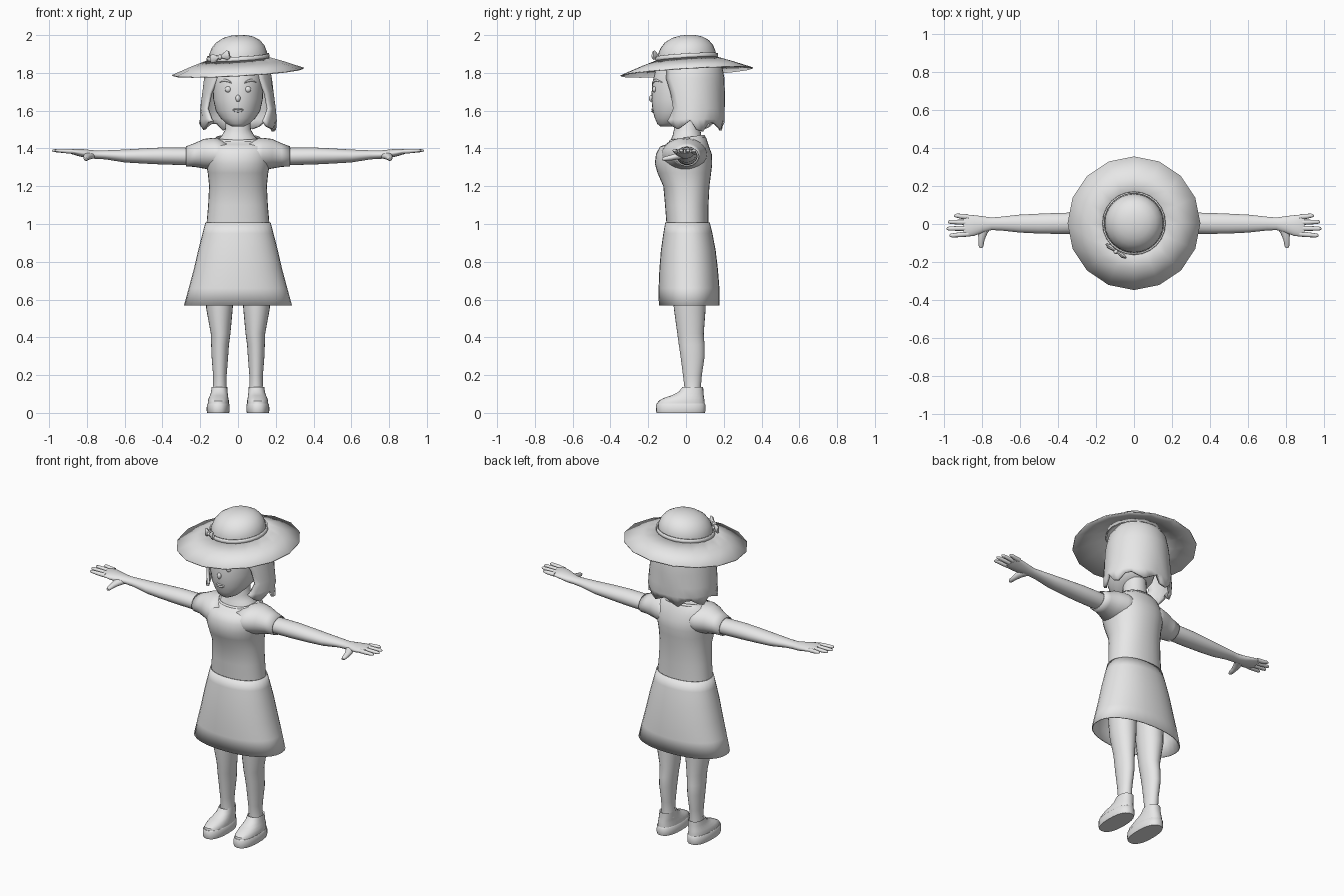
import bpy, bmesh, math, random
from mathutils import Matrix

random.seed(4)
grey = bpy.data.materials.new("plain_grey")
grey.diffuse_color = (0.8, 0.8, 0.8, 1)


def finish(name, bm, thick=0.0, angle=40, xf=None):
    """Turn a bmesh into a shaded object."""
    bmesh.ops.recalc_face_normals(bm, faces=bm.faces)
    me = bpy.data.meshes.new(name)
    bm.to_mesh(me)
    bm.free()
    me.materials.append(grey)
    me.shade_smooth()
    me.set_sharp_from_angle(angle=math.radians(angle))
    ob = bpy.data.objects.new(name, me)
    bpy.context.collection.objects.link(ob)
    if xf:
        ob.matrix_world = xf
    if thick:
        mod = ob.modifiers.new("thickness", 'SOLIDIFY')
        mod.thickness = thick
        mod.offset = 0
    return ob


def loft(name, rings, axis=2, n=24, side=1, caps=(True, True), power=2.0,
         thick=0.0, tilt=None, angle=40, xf=None):
    """Skin rings (position, centre a, centre b, radius a, radius b) along an axis."""
    bm = bmesh.new()
    loops = []
    for pos, ca, cb, ra, rb in rings:
        loop = []
        for i in range(n):
            t = 2 * math.pi * i / n
            c, s = math.cos(t), math.sin(t)
            a = ca + ra * math.copysign(abs(c) ** (2 / power), c)
            b = cb + rb * math.copysign(abs(s) ** (2 / power), s)
            p = [(pos, a, b), (a, pos, b), (a, b, pos)][axis]
            z = p[2] + (tilt(*p) if tilt else 0)
            loop.append(bm.verts.new((p[0] * side, p[1], z)))
        loops.append(loop)
    for lo, hi in zip(loops, loops[1:]):
        for i in range(n):
            j = (i + 1) % n
            bm.faces.new((lo[i], lo[j], hi[j], hi[i]))
    for use, loop in zip(caps, (loops[0], loops[-1])):
        if use:
            bm.faces.new(loop)
    return finish(name, bm, thick, angle, xf)


def ball(name, loc, scale):
    bm = bmesh.new()
    bmesh.ops.create_uvsphere(bm, u_segments=16, v_segments=10, radius=1)
    m = Matrix.Translation(loc) @ Matrix.Diagonal((*scale, 1))
    bmesh.ops.transform(bm, matrix=m, verts=bm.verts)
    return finish(name, bm)


def face_y(x):
    return -0.022 - 0.159 * math.sqrt(1 - (x / 0.133) ** 2)


# Head and neck
loft("head", [(1.515, 0, -.1, .03, .035), (1.53, 0, -.092, .06, .06),
              (1.56, 0, -.06, .092, .105), (1.6, 0, -.035, .118, .142),
              (1.66, 0, -.025, .131, .158), (1.74, 0, -.02, .135, .16),
              (1.82, 0, -.01, .13, .15), (1.88, 0, 0, .1, .11)], n=32, angle=60)
loft("neck", [(1.41, 0, .005, .125, .095), (1.445, 0, .005, .11, .086),
              (1.468, 0, .005, .086, .076), (1.5, 0, .006, .068, .07),
              (1.6, 0, .006, .062, .066)], angle=60)

# Face details
ball("nose", (0, -.183, 1.665), (.013, .013, .018))
for dz, h in ((.005, .005), (-.005, .006)):
    loft("lip", [(-.032, -.17, 1.605, .003, .001), (-.015, -.176, 1.603 + dz, .006, h),
                 (0, -.178, 1.602 + dz, .006, h), (.015, -.176, 1.603 + dz, .006, h),
                 (.032, -.17, 1.605, .003, .001)], axis=0, n=10)

for s in (1, -1):
    ball("eye", (.053 * s, face_y(.053), 1.713), (.016, .011, .016))
    loft("eyebrow", [(x, face_y(x) - .001, z, .005, h) for x, z, h in
                     ((.035, 1.748, .004), (.055, 1.759, .007), (.075, 1.761, .006),
                      (.1, 1.75, .002))], axis=0, n=8, side=s)

# Bobbed hair, open at the face, with pointed tips
bm = bmesh.new()
cols = 25
levels = [(1.89, .12, .12), (1.84, .158, .155), (1.77, .172, .168),
          (1.69, .182, .17), (1.61, .192, .17), (1.555, .196, .168), (1.52, .192, .162)]
grid = []
for i in range(cols):
    col = []
    for k, (z, rx, ry) in enumerate(levels):
        start = math.radians((38, 38, 40, 52, 57, 46, 42)[k])
        a = start + (2 * math.pi - 2 * start) * i / (cols - 1)
        low = max(0, k - 3) / 3
        g = 1 + low * random.uniform(-.04, .04)
        if k == len(levels) - 1:
            z += (.022, -.012, -.024, .012)[i % 4] + random.uniform(-.01, .01)
        col.append(bm.verts.new((rx * g * math.sin(a), .028 - ry * g * math.cos(a), z)))
    grid.append(col)
for c0, c1 in zip(grid, grid[1:]):
    for k in range(len(levels) - 1):
        bm.faces.new((c0[k], c0[k + 1], c1[k + 1], c1[k]))
bm.faces.new([c[0] for c in grid])
finish("hair", bm, thick=.016, angle=30)


# Sun hat, tipped forward and to one side
def tip(x, y, z):
    return .055 * x + .06 * y


loft("hat_brim", [(1.805, 0, .004, .348, .35), (1.846, 0, .004, .24, .24),
                  (1.874, 0, .004, .156, .156)], n=16, caps=(False, False),
     thick=.006, tilt=tip)
loft("hat_crown", [(1.865, 0, .004, .156, .156), (1.905, 0, .004, .153, .153),
                   (1.938, 0, .004, .14, .14), (1.967, 0, .004, .116, .116),
                   (1.987, 0, .004, .082, .082), (1.997, 0, .004, .045, .045),
                   (2.0, 0, .004, .012, .012)], caps=(False, True), tilt=tip, angle=60)
loft("hat_band", [(1.868, 0, .004, .163, .163), (1.894, 0, .004, .161, .161)],
     caps=(False, False), thick=.008, tilt=tip)
bow_place = Matrix.Translation((-.095, -.142, 1.884)) @ Matrix.Rotation(math.radians(-35), 4, 'Z') \
    @ Matrix.Rotation(math.radians(-12), 4, 'Y')
loft("bow", [(-.062, 0, 0, .006, .02), (-.045, 0, 0, .012, .025), (-.01, 0, 0, .007, .009),
             (.01, 0, 0, .007, .009), (.045, 0, 0, .012, .025), (.062, 0, 0, .006, .02)],
     axis=0, n=8, xf=bow_place)
ball("bow_knot", (-.095, -.146, 1.884), (.012, .012, .013))

# Dress: bodice, neckline edge and skirt
loft("bodice", [(.995, 0, .008, .167, .111), (1.1, 0, .004, .158, .115),
                (1.2, 0, .002, .153, .122), (1.27, 0, -.009, .16, .142),
                (1.32, 0, -.013, .17, .152), (1.37, 0, -.011, .175, .148),
                (1.41, 0, -.008, .168, .13), (1.437, 0, 0, .148, .108),
                (1.452, 0, .006, .12, .092)], n=32, caps=(False, False), power=2.2,
     tilt=lambda x, y, z: .15 * y if z > 1.43 else 0, angle=60)
loft("neckline", [(1.444, 0, .006, .124, .096), (1.457, 0, .006, .114, .089)], n=32,
     caps=(False, False), thick=.005, power=2.2, tilt=lambda x, y, z: .15 * y)
loft("skirt", [(1.007, 0, .008, .17, .115), (.95, 0, .01, .185, .127),
               (.86, 0, .012, .208, .142), (.76, 0, .014, .231, .152),
               (.66, 0, .016, .258, .158), (.568, 0, .017, .283, .158)], n=32,
     caps=(False, False), thick=.006, power=2.2, angle=60)

for s in (1, -1):
    # Sleeve and arm running into the palm
    loft("sleeve", [(.06, -.01, 1.366, .125, .078), (.13, -.008, 1.37, .115, .084),
                    (.18, -.003, 1.372, .092, .076), (.23, .003, 1.365, .072, .06),
                    (.275, .005, 1.358, .063, .051)], axis=0, side=s,
         caps=(False, False), thick=.005, angle=60)
    loft("arm", [(.2, .005, 1.358, .05, .044), (.28, .005, 1.358, .056, .046),
                 (.4, .003, 1.36, .055, .045), (.5, .002, 1.36, .052, .04),
                 (.6, .002, 1.36, .047, .034), (.7, .002, 1.366, .036, .024),
                 (.75, .001, 1.367, .033, .022), (.79, -.002, 1.37, .042, .023),
                 (.84, -.008, 1.378, .054, .02), (.88, -.009, 1.384, .058, .014),
                 (.895, -.009, 1.385, .054, .009)], axis=0, side=s, angle=60)
    # Fingers and thumb
    for y, y_tip, end in ((.037, .044, .945), (.008, .011, .978),
                          (-.022, -.024, .985), (-.052, -.06, .97)):
        loft("finger", [(.87, y, 1.384, .014, .012), (.91, (y + y_tip) / 2, 1.386, .013, .012),
                        (end - .015, y_tip, 1.389, .011, .009),
                        (end - .004, y_tip, 1.389, .008, .006),
                        (end, y_tip, 1.389, .003, .003)], axis=0, n=10, side=s, angle=60)
    loft("thumb", [(-.01, .775, 1.364, .03, .018), (-.05, .795, 1.358, .024, .018),
                   (-.085, .802, 1.35, .016, .014), (-.115, .804, 1.345, .013, .011),
                   (-.127, .804, 1.344, .006, .006)], axis=1, n=12, side=s, angle=60)
    # Leg
    loft("leg", [(.1, .096, .035, .042, .045), (.14, .096, .035, .035, .044),
                 (.2, .096, .034, .036, .05), (.3, .096, .035, .044, .064),
                 (.36, .095, .03, .047, .068), (.42, .092, .024, .052, .07),
                 (.55, .098, .02, .07, .084), (.7, .098, .015, .077, .09),
                 (.9, .088, .012, .08, .095)], side=s, angle=60)
    # Shoe: flat sole and rounded upper
    loft("sole", [(0, .105, -.028, .058, .128), (.012, .105, -.028, .061, .131),
                  (.045, .105, -.028, .06, .13), (.05, .105, -.028, .056, .126)],
         side=s, power=2.4)
    loft("shoe_upper", [(.04, .104, -.027, .056, .126), (.062, .104, -.025, .056, .123),
                        (.078, .103, -.012, .052, .108), (.092, .101, .008, .048, .086),
                        (.11, .099, .026, .044, .066), (.137, .098, .036, .041, .055),
                        (.13, .097, .036, .036, .047)], side=s, power=2.3)
